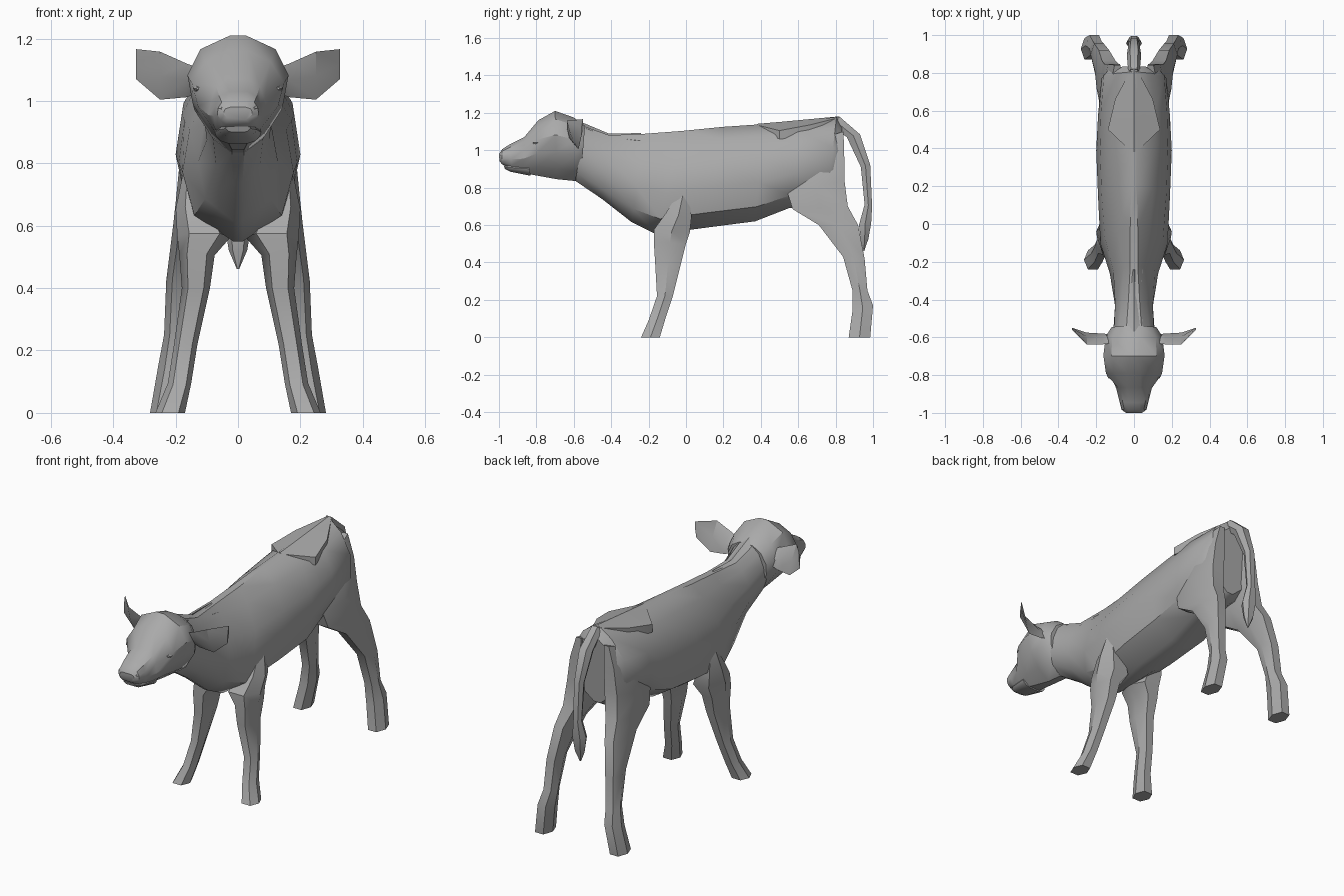
import bpy, bmesh, math
from mathutils import Vector

cube = bpy.data.objects.get("Cube")
if cube:
    bpy.data.objects.remove(cube, do_unlink=True)

hide = bpy.data.materials.new("grey hide")
hide.use_nodes = True
hide.diffuse_color = (0.4, 0.4, 0.4, 1)
hide.node_tree.nodes["Principled BSDF"].inputs["Base Color"].default_value = (0.4, 0.4, 0.4, 1)
hide.node_tree.nodes["Principled BSDF"].inputs["Roughness"].default_value = 0.8


def loft(name, rings, side=1, angle=32):
    """Skin a list of equal-sized point rings and cap both ends."""
    bm = bmesh.new()
    loops = [[bm.verts.new((p[0] * side, p[1], p[2])) for p in r] for r in rings]
    n = len(loops[0])
    for a, b in zip(loops, loops[1:]):
        for i in range(n):
            j = (i + 1) % n
            bm.faces.new((a[i], a[j], b[j], b[i]))
    bm.faces.new(loops[0])
    bm.faces.new(loops[-1])
    bmesh.ops.recalc_face_normals(bm, faces=bm.faces)
    mesh = bpy.data.meshes.new(name)
    bm.to_mesh(mesh)
    bm.free()
    mesh.materials.append(hide)
    obj = bpy.data.objects.new(name, mesh)
    bpy.context.collection.objects.link(obj)
    bpy.ops.object.select_all(action='DESELECT')
    obj.select_set(True)
    bpy.context.view_layer.objects.active = obj
    bpy.ops.object.shade_smooth_by_angle(angle=math.radians(angle))
    return obj


HEIGHTS = (0, 0.12, 0.35, 0.6, 0.85, 1)


def section(yt, zt, yb, zb, *widths):
    """Symmetric upright section from a top point to a bottom point."""
    top, bottom = Vector((0, yt, zt)), Vector((0, yb, zb))
    half = [top.lerp(bottom, f) + Vector((w, 0, 0)) for f, w in zip(HEIGHTS, widths)]
    return half + [Vector((-p.x, p.y, p.z)) for p in reversed(half)]


def limb(yf, zf, yb, zb, x0, x1):
    """Six-sided limb section from a front point to a back point."""
    front, back = Vector((0, yf, zf)), Vector((0, yb, zb))
    shape = ((.22, 0), (.78, 0), (1, .5), (.78, 1), (.22, 1), (0, .5))
    return [front.lerp(back, t) + Vector((x0 + (x1 - x0) * s, 0, 0)) for s, t in shape]


def ridge(y, w, ztop, zedge, zlow):
    """Roof-shaped section of a ridge along the back."""
    return [(-w, y, zlow), (-w, y, zedge), (0, y, ztop), (w, y, zedge), (w, y, zlow)]


# Trunk and neck, with a keeled throat and chest
loft("body", [section(*s) for s in (
    (-.55, 1.13, -.59, .835, .04, .08, .105, .11, .08, .02),
    (-.41, 1.08, -.45, .74, .03, .065, .10, .10, .07, .015),
    (-.22, 1.088, -.29, .615, .02, .055, .11, .128, .105, .015),
    (-.02, 1.103, -.16, .55, .02, .085, .155, .178, .14, .015),
    (.20, 1.125, .10, .585, .015, .10, .172, .19, .165, .05),
    (.42, 1.14, .37, .62, .015, .115, .18, .20, .172, .05),
    (.62, 1.155, .55, .69, .015, .115, .175, .19, .15, .05),
    (.805, 1.178, .75, .71, .015, .09, .16, .172, .13, .04),
    (.836, 1.13, .80, .74, .015, .075, .13, .14, .09, .02))], angle=36)

# Raised hip crest and nape ridge
loft("hip_crest", [ridge(.38, .012, 1.141, 1.135, 1.11),
                   ridge(.50, .138, 1.151, 1.105, 1.06),
                   ridge(.66, .10, 1.166, 1.135, 1.07),
                   ridge(.82, .015, 1.181, 1.175, 1.12)])
loft("nape_ridge", [ridge(-.57, .05, 1.155, 1.13, 1.05),
                    ridge(-.41, .035, 1.088, 1.07, 1.03),
                    ridge(-.24, .045, 1.092, 1.05, 1.01)])

# Head, with a separate lower jaw
loft("head", [section(*s) for s in (
    (-.54, 1.13, -.56, .88, .04, .09, .12, .12, .08, .02),
    (-.60, 1.175, -.59, .835, .035, .115, .15, .14, .085, .02),
    (-.70, 1.21, -.69, .845, .025, .12, .162, .145, .085, .02),
    (-.79, 1.16, -.80, .865, .035, .105, .148, .128, .08, .03),
    (-.865, 1.07, -.87, .878, .035, .07, .085, .095, .07, .04),
    (-.945, 1.03, -.93, .90, .03, .06, .072, .078, .065, .045),
    (-.983, 1.005, -.983, .925, .03, .052, .064, .066, .055, .04),
    (-1.0, .98, -.997, .94, .025, .04, .045, .045, .035, .025))], angle=34)
loft("lower_jaw", [section(*s) for s in (
    (-.84, .92, -.83, .863, .06, .07, .075, .07, .055, .03),
    (-.945, .92, -.94, .885, .045, .055, .06, .055, .04, .03),
    (-.975, .918, -.968, .90, .03, .04, .04, .035, .03, .02))])

# Tail with a tufted end
loft("tail", [limb(yf, zf, yb, zb, -w, w) for yf, zf, yb, zb, w in (
    (.79, 1.12, .82, 1.18, .03),
    (.86, 1.07, .93, 1.085, .038),
    (.935, .91, .985, .92, .028),
    (.955, .71, .995, .70, .025),
    (.925, .60, .99, .61, .042),
    (.935, .52, .975, .525, .03),
    (.948, .462, .953, .462, .004))])

# Paired parts
for side, tag in ((1, "left"), (-1, "right")):
    # Front leg: the inner shoulder reaches the middle of the chest
    loft("front_leg_" + tag, [limb(*r) for r in (
        (-.03, .79, .01, .79, .12, .172),
        (-.11, .66, .03, .645, .06, .20),
        (-.172, .575, .02, .56, .02, .195),
        (-.172, .51, .00, .50, .075, .188),
        (-.165, .40, -.025, .40, .09, .18),
        (-.155, .22, -.07, .22, .13, .205),
        (-.20, .09, -.11, .10, .15, .225),
        (-.24, 0, -.14, 0, .17, .265))], side)
    # Hind leg: the rear edge runs up beside the tail root
    loft("hind_leg_" + tag, [limb(*r) for r in (
        (.72, 1.06, .842, 1.10, .06, .115),
        (.62, .93, .846, .98, .05, .163),
        (.545, .765, .847, .84, .05, .187),
        (.57, .685, .865, .70, .07, .198),
        (.71, .60, .92, .60, .11, .208),
        (.84, .43, .955, .42, .14, .23),
        (.89, .25, .97, .25, .155, .237),
        (.89, .14, 1.0, .17, .165, .255),
        (.87, 0, .985, 0, .19, .282))], side)

    # Ear: thin leaf, each section runs upper, front, lower, back
    loft("ear_" + tag, [[(x, yu, zu), (x, (yu + yl) / 2 - t, (zu + zl) / 2),
                         (x, yl, zl), (x, (yu + yl) / 2 + t, (zu + zl) / 2)]
                        for x, yu, zu, yl, zl, t in (
                            (.11, -.63, 1.10, -.585, 1.03, .02),
                            (.165, -.637, 1.12, -.58, 1.012, .015),
                            (.25, -.637, 1.158, -.575, 1.004, .01),
                            (.327, -.55, 1.166, -.56, 1.07, .005))], side)

    # Eye lid and nostril rim
    for name, c, r in (("eye_", (.128, -.79, 1.04), (.018, .028, .014)),
                       ("nostril_", (.05, -.975, .975), (.017, .016, .014))):
        loft(name + tag, [[(c[0] + r[0] * k * math.cos(a * math.pi / 3), c[1] + r[1] * h,
                            c[2] + r[2] * k * math.sin(a * math.pi / 3)) for a in range(6)]
                          for h, k in ((-1, .3), (-.5, .87), (.5, .87), (1, .3))], side)
